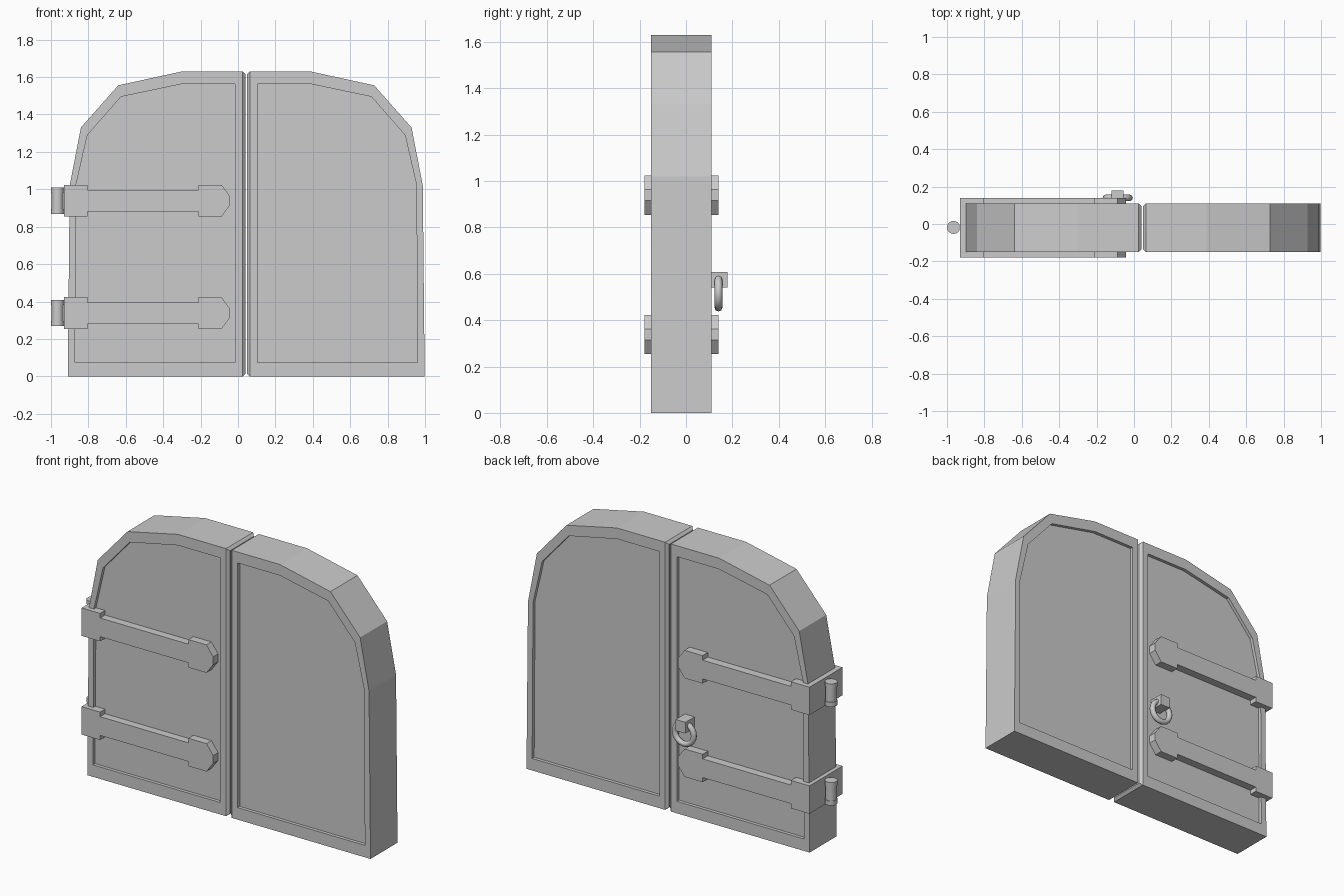
import bpy, bmesh, math

if "Cube" in bpy.data.objects:
    bpy.data.objects.remove(bpy.data.objects["Cube"])

MID = 0.044                 # x of the gap between the leaves
FRONT, BACK, RECESS = -0.15, 0.11, 0.02
EDGE = 0.04                 # meeting edge of the left leaf


def finish(name, bm):
    bmesh.ops.recalc_face_normals(bm, faces=bm.faces)
    mesh = bpy.data.meshes.new(name)
    bm.to_mesh(mesh)
    bm.free()
    ob = bpy.data.objects.new(name, mesh)
    bpy.context.collection.objects.link(ob)
    return ob


def loft(bm, rings):
    """Bridge equal-length closed loops and cap both ends."""
    loops = [[bm.verts.new(p) for p in ring] for ring in rings]
    for a, b in zip(loops, loops[1:]):
        for i in range(len(a)):
            j = (i + 1) % len(a)
            bm.faces.new((a[i], a[j], b[j], b[i]))
    bm.faces.new(loops[0])
    bm.faces.new(loops[-1])


def layer(profile, y):
    return [(x, y, z) for x, z in profile]


# Door leaves: arched slab with a recessed panel on both sides
outer = [(EDGE, 0), (-0.91, 0), (-0.90, 1.02), (-0.84, 1.33),
         (-0.64, 1.556), (-0.30, 1.63), (EDGE, 1.63)]
inner = [(-0.015, 0.073), (-0.872, 0.073), (-0.866, 1.025), (-0.805, 1.29),
         (-0.625, 1.495), (-0.30, 1.563), (-0.015, 1.563)]


def door(name, mirrored):
    bm = bmesh.new()
    loft(bm, [layer(inner, FRONT + RECESS), layer(inner, FRONT),
              layer(outer, FRONT), layer(outer, BACK),
              layer(inner, BACK), layer(inner, BACK - RECESS)])
    # chamfer around the meeting edge
    rim = [e for e in bm.edges if all(abs(v.co.x - EDGE) < 1e-5 for v in e.verts)]
    bmesh.ops.bevel(bm, geom=rim, offset=0.015, segments=1, affect='EDGES')
    if mirrored:
        for v in bm.verts:
            v.co.x = 2 * MID - v.co.x
    return finish(name, bm)


door("left_door", False)
door("right_door", True)


# Hinge straps: wide root, narrow band and pointed end, on both faces
half = [(-0.93, 0.085), (-0.805, 0.085), (-0.805, 0.057), (-0.21, 0.057),
        (-0.21, 0.085), (-0.088, 0.085), (-0.043, 0.024)]


def strap(name, zc, y0, y1):
    profile = [(x, zc + z) for x, z in half] + [(x, zc - z) for x, z in reversed(half)]
    bm = bmesh.new()
    loft(bm, [layer(profile, y0), layer(profile, y1)])
    return finish(name, bm)


def box(name, lo, hi):
    bm = bmesh.new()
    xy = [(lo[0], lo[1]), (hi[0], lo[1]), (hi[0], hi[1]), (lo[0], hi[1])]
    loft(bm, [[(x, y, z) for x, y in xy] for z in (lo[2], hi[2])])
    return finish(name, bm)


# Hinge barrel: cylinder with wider collars at the ends
def barrel(name, zc):
    steps = [(0.035, -0.07), (0.035, -0.043), (0.031, -0.043),
             (0.031, 0.043), (0.035, 0.043), (0.035, 0.07)]
    n = 16
    bm = bmesh.new()
    loft(bm, [[(-0.965 + r * math.cos(2 * math.pi * i / n),
                -0.018 + r * math.sin(2 * math.pi * i / n), zc + z)
               for i in range(n)] for r, z in steps])
    ob = finish(name, bm)
    bpy.context.view_layer.objects.active = ob
    ob.select_set(True)
    bpy.ops.object.shade_smooth_by_angle(angle=math.radians(35))
    ob.select_set(False)


for label, zc in (("lower", 0.338), ("upper", 0.939)):
    strap(label + "_strap_front", zc, -0.178, FRONT + RECESS)
    strap(label + "_strap_back", zc, BACK - RECESS, 0.14)
    box(label + "_strap_side", (-0.93, FRONT + RECESS, zc - 0.085),
        (-0.89, BACK - RECESS, zc + 0.085))
    barrel(label + "_hinge_barrel", zc)

# Pull ring and its mounting block on the back
box("ring_mount", (-0.12, BACK - RECESS, 0.54), (-0.055, 0.178, 0.608))
bpy.ops.mesh.primitive_torus_add(major_segments=20, minor_segments=8,
                                 major_radius=0.064, minor_radius=0.017,
                                 location=(-0.087, 0.14, 0.518),
                                 rotation=(math.pi / 2, 0, 0))
ring = bpy.context.object
ring.name = "pull_ring"
bpy.ops.object.shade_smooth_by_angle(angle=math.radians(60))
